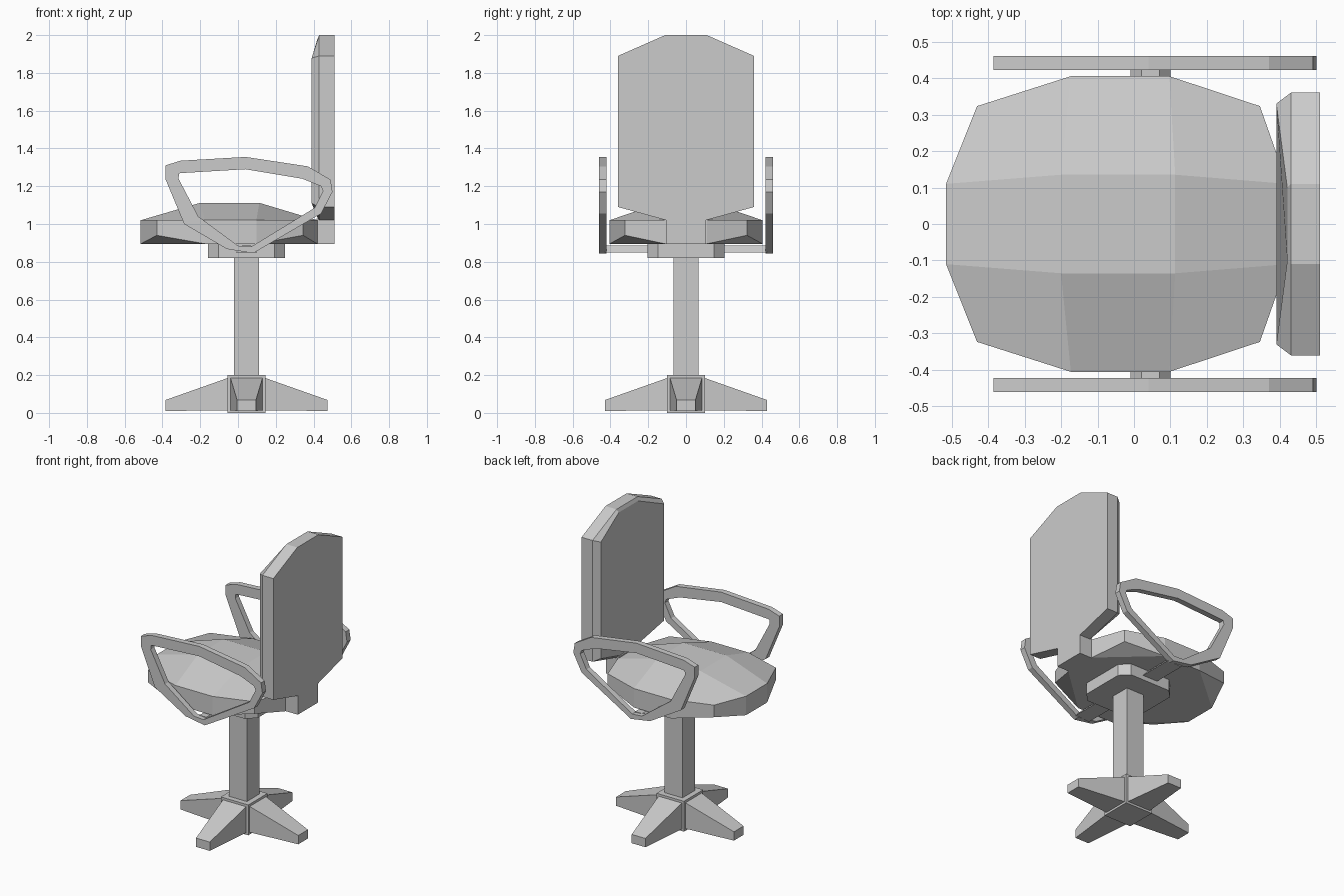
import bpy, bmesh, math
from mathutils import Matrix, Vector

cube = bpy.data.objects.get("Cube")
if cube:
    bpy.data.objects.remove(cube, do_unlink=True)

GREY = (0.6, 0.6, 0.6, 1.0)
grey = bpy.data.materials.new("plain_grey")
grey.use_nodes = True
grey.diffuse_color = GREY
grey.node_tree.nodes["Principled BSDF"].inputs["Base Color"].default_value = GREY

CX = 0.045  # x of the central column


def finish(name, bm):
    bmesh.ops.recalc_face_normals(bm, faces=bm.faces[:])
    mesh = bpy.data.meshes.new(name)
    bm.to_mesh(mesh)
    bm.free()
    mesh.materials.append(grey)
    ob = bpy.data.objects.new(name, mesh)
    bpy.context.scene.collection.objects.link(ob)
    return ob


def loft(name, loops, cap_start=True, cap_end=True, matrix=None):
    """Skin a list of equal-length point loops and close the ends."""
    bm = bmesh.new()
    rings = [[bm.verts.new(p) for p in loop] for loop in loops]
    n = len(loops[0])
    for a, b in zip(rings, rings[1:]):
        for i in range(n):
            j = (i + 1) % n
            bm.faces.new((a[i], a[j], b[j], b[i]))
    if cap_start:
        bm.faces.new(rings[0])
    if cap_end:
        bm.faces.new(rings[-1])
    if matrix:
        bm.transform(matrix)
    return finish(name, bm)


def rect(x0, x1, y0, y1, z):
    return [(x0, y0, z), (x1, y0, z), (x1, y1, z), (x0, y1, z)]


def box(name, x0, x1, y0, y1, z0, z1):
    return loft(name, [rect(x0, x1, y0, y1, z0), rect(x0, x1, y0, y1, z1)])


# Column and the block at its foot
box("column", CX - 0.065, CX + 0.065, -0.065, 0.065, 0.15, 0.83)
box("base_hub", CX - 0.1, CX + 0.1, -0.1, 0.1, 0.0, 0.2)

# Four tapering feet
for i, (side, reach) in enumerate((("back", 0.43), ("left", 0.43),
                                   ("front", 0.43), ("right", 0.43))):
    def end(x, w, z0, z1):
        return [(x, -w, z0), (x, w, z0), (x, w, z1), (x, -w, z1)]
    turn = Matrix.Translation((CX, 0, 0)) @ Matrix.Rotation(i * math.pi / 2, 4, 'Z')
    loft("foot_" + side, [end(0.09, 0.086, 0.014, 0.188),
                          end(reach, 0.05, 0.01, 0.068)], matrix=turn)

# Chamfered plate under the seat
a, b = 0.203, 0.147
plate = [(-a, -b), (-b, -a), (b, -a), (a, -b), (a, b), (b, a), (-b, a), (-a, b)]
loft("seat_plate", [[(CX + x, y, z) for x, y in plate] for z in (0.82, 0.897)])

# Seat: twelve-sided rim, raised lower corners, crowned top
half = [(0.42, 0.11), (0.345, 0.323), (0.097, 0.405),
        (-0.173, 0.405), (-0.43, 0.323), (-0.515, 0.11)]
rim = half + [(x, -y) for x, y in reversed(half)]
crown = [(0.113, 0.135), (-0.2, 0.135), (-0.2, -0.135), (0.113, -0.135)]
bm = bmesh.new()
top = [bm.verts.new((x, y, 1.02)) for x, y in rim]
low = [bm.verts.new((x, y, 0.94 if i % 3 == 1 else 0.895))
       for i, (x, y) in enumerate(rim)]
cap = [bm.verts.new((x, y, 1.112)) for x, y in crown]
for i in range(12):
    j = (i + 1) % 12
    bm.faces.new((low[i], low[j], top[j], top[i]))
for k in range(4):
    c = 3 * k
    bm.faces.new((top[c], top[c + 1], top[c + 2], cap[k]))
    bm.faces.new((top[c + 2], top[(c + 3) % 12], cap[(k + 1) % 4], cap[k]))
    bm.faces.new((low[c], low[c + 1], low[c + 2]))
bm.faces.new(cap)
bm.faces.new([v for i, v in enumerate(low) if i % 3 != 1])
finish("seat", bm)

# Backrest: straight rear slab with a bevelled front
outline = [(0.36, 1.09), (0.36, 1.89), (0.11, 2.0)]
outline += [(-y, z) for y, z in reversed(outline)] + [(-0.105, 1.02), (0.105, 1.02)]
front = [(0.39, 0.33, 1.11), (0.39, 0.33, 1.878), (0.42, 0.1, 1.978)]
front += [(x, -y, z) for x, y, z in reversed(front)]
front += [(0.42, -0.1, 1.035), (0.42, 0.1, 1.035)]
loft("backrest", [[(0.51, y, z) for y, z in outline],
                  [(0.43, y, z) for y, z in outline], front])
box("backrest_stem", 0.415, 0.51, -0.105, 0.105, 0.895, 1.03)

# Armrest rings: matching outer and inner outlines in x, z
outer = [(-0.385, 1.31), (-0.385, 1.24), (-0.285, 1.0), (-0.06, 0.868),
         (0.08, 0.845), (0.44, 1.055), (0.5, 1.17), (0.49, 1.235),
         (0.37, 1.305), (0.04, 1.355), (-0.305, 1.335)]
inner = [(-0.312, 1.268), (-0.315, 1.24), (-0.21, 1.04), (0.0, 0.885),
         (0.07, 0.88), (0.405, 1.085), (0.45, 1.175), (0.44, 1.2),
         (0.34, 1.24), (0.04, 1.29), (-0.295, 1.27)]
for side, s in (("left", 1), ("right", -1)):
    y0, y1 = 0.422 * s, 0.46 * s
    loops = [[(x, y, z) for x, z in pts] for pts, y in
             ((outer, y0), (outer, y1), (inner, y1), (inner, y0), (outer, y0))]
    ring = loft("armrest_" + side, loops, False, False)
    bm = bmesh.new()
    bm.from_mesh(ring.data)
    bmesh.ops.remove_doubles(bm, verts=bm.verts[:], dist=0.0005)
    bmesh.ops.recalc_face_normals(bm, faces=bm.faces[:])
    bm.to_mesh(ring.data)
    bm.free()
    # Bar joining the ring to the seat plate
    section = [(-0.01, 0.85), (0.1, 0.85), (0.07, 0.885), (0.02, 0.885)]
    loft("armrest_bar_" + side, [[(x, y * s, z) for x, z in section]
                                 for y in (0.18, 0.43)])
